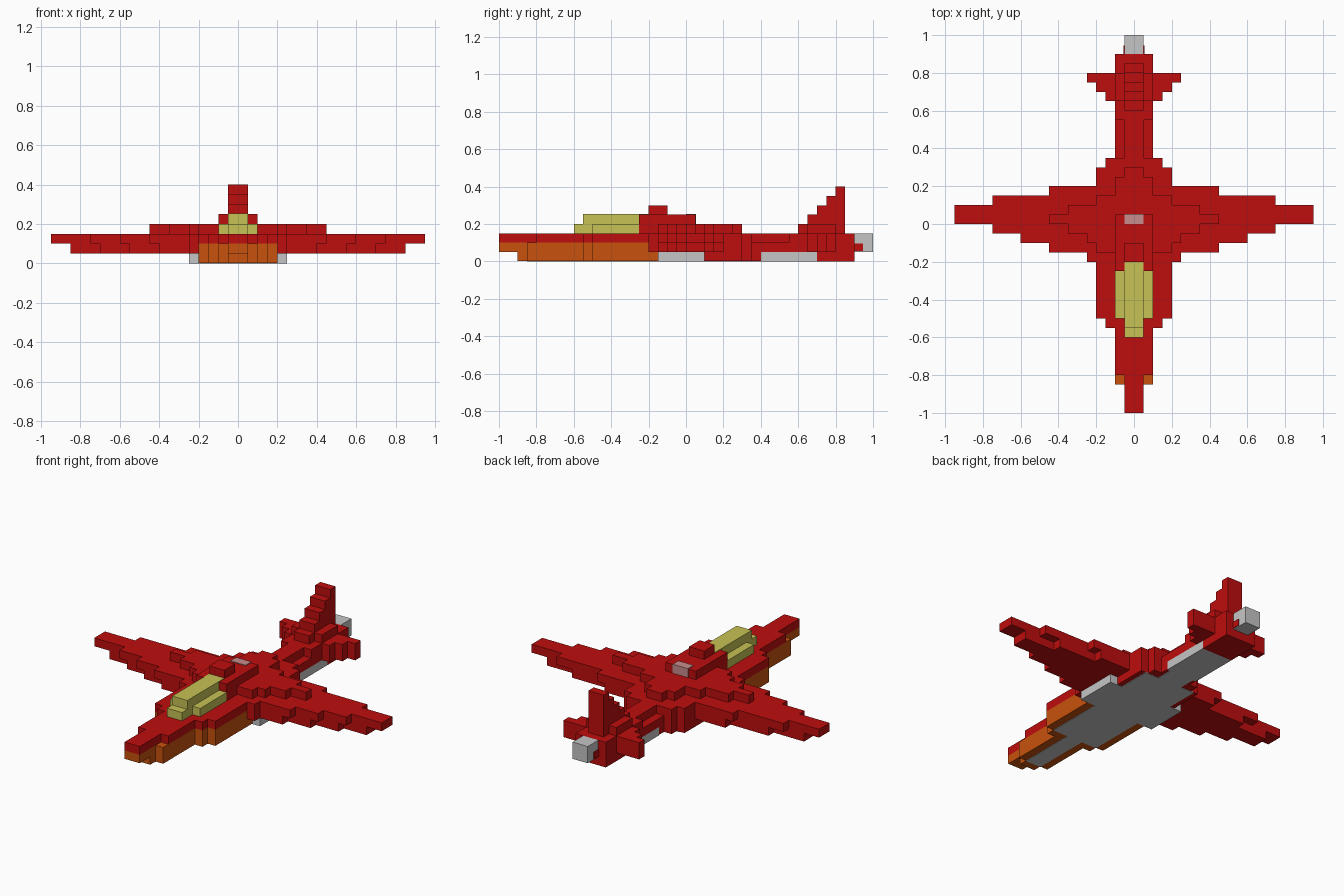
import bpy, bmesh

if "Cube" in bpy.data.objects:
    bpy.data.objects.remove(bpy.data.objects["Cube"], do_unlink=True)


def material(name, r, g, b):
    m = bpy.data.materials.new(name)
    m.use_nodes = True
    m.diffuse_color = (r, g, b, 1)
    m.node_tree.nodes["Principled BSDF"].inputs["Base Color"].default_value = (r, g, b, 1)
    return m


RED = material("red", 0.515, 0.004, 0.004)
ORANGE = material("orange", 0.578, 0.084, 0.004)
YELLOW = material("pale yellow", 0.565, 0.539, 0.089)
GREY = material("light grey", 0.558, 0.558, 0.558)
PINK = material("greyish pink", 0.578, 0.262, 0.262)


def slab(name, mat, z0, z1, steps, y_end):
    """Mirrored stepped outline, extruded upwards. steps: (start y, half width)."""
    side = []
    ends = [s[0] for s in steps[1:]] + [y_end]
    for (y, w), y2 in zip(steps, ends):
        side += [(w, y), (w, y2)]
    outline = side + [(-x, y) for x, y in reversed(side)]
    bm = bmesh.new()
    face = bm.faces.new([bm.verts.new((x, y, z0)) for x, y in outline])
    top = bmesh.ops.extrude_face_region(bm, geom=[face])["geom"]
    verts = [v for v in top if isinstance(v, bmesh.types.BMVert)]
    bmesh.ops.translate(bm, verts=verts, vec=(0, 0, z1 - z0))
    bmesh.ops.recalc_face_normals(bm, faces=bm.faces)
    mesh = bpy.data.meshes.new(name)
    bm.to_mesh(mesh)
    bm.free()
    mesh.materials.append(mat)
    obj = bpy.data.objects.new(name, mesh)
    bpy.context.collection.objects.link(obj)
    return obj


# Underside: keel layers and the flush belly plate
slab("belly_plate", GREY, 0, 0.005,
     [(-0.85, 0.05), (-0.5, 0.15), (-0.15, 0.2), (0.1, 0.17), (0.3, 0.08)], 0.7)
slab("nose_keel", ORANGE, 0.003, 0.05,
     [(-0.9, 0.05), (-0.85, 0.1), (-0.55, 0.15), (-0.5, 0.2)], -0.15)
slab("nose_lower", ORANGE, 0.05, 0.1,
     [(-1, 0.05), (-0.85, 0.1), (-0.55, 0.15), (-0.5, 0.2)], -0.2)
slab("wing_belly", GREY, 0, 0.05, [(-0.15, 0.25)], 0.1)
slab("rear_keel", RED, 0.003, 0.05, [(0.1, 0.2), (0.3, 0.15), (0.35, 0.1)], 0.4)
slab("tail_belly", GREY, 0, 0.05, [(0.4, 0.1)], 0.7)
slab("tail_keel", RED, 0, 0.05, [(0.7, 0.1)], 0.9)

# Lower wing layer with the rear body and tailplane
slab("lower_wing_and_body", RED, 0.05, 0.1,
     [(-0.2, 0.25), (-0.15, 0.4), (-0.1, 0.55), (-0.05, 0.7), (0, 0.85),
      (0.1, 0.65), (0.15, 0.4), (0.2, 0.2), (0.3, 0.15), (0.35, 0.1),
      (0.65, 0.15), (0.7, 0.2), (0.75, 0.25), (0.8, 0.1)], 0.9)

# Upper wing layer running from nose to tail
slab("upper_wing_and_body", RED, 0.1, 0.15,
     [(-1, 0.05), (-0.8, 0.1), (-0.55, 0.15), (-0.5, 0.2), (-0.2, 0.25),
      (-0.15, 0.45), (-0.1, 0.6), (-0.05, 0.75), (0, 0.95), (0.1, 0.75),
      (0.15, 0.45), (0.2, 0.2), (0.3, 0.15), (0.35, 0.05), (0.55, 0.1),
      (0.65, 0.15), (0.7, 0.2), (0.75, 0.25), (0.8, 0.1)], 0.9)

# Raised wing centre and back
slab("wing_centre", RED, 0.15, 0.2,
     [(-0.25, 0.1), (-0.15, 0.2), (-0.1, 0.25), (-0.05, 0.35), (0, 0.45),
      (0.05, 0.35), (0.1, 0.2), (0.15, 0.1), (0.25, 0.05)], 0.3)
slab("back_ridge", RED, 0.2, 0.25, [(-0.25, 0.1)], 0.05)
slab("roof_bump", RED, 0.25, 0.3, [(-0.2, 0.05)], -0.1)
slab("roof_patch", PINK, 0.2, 0.254, [(0, 0.05)], 0.054)

# Canopy
slab("canopy_lower", YELLOW, 0.15, 0.2, [(-0.6, 0.05), (-0.5, 0.1)], -0.25)
slab("canopy_upper", YELLOW, 0.2, 0.253, [(-0.55, 0.05)], -0.2)

# Stepped tail fin, each step shorter than the one below
for i in range(5):
    z = 0.15 + 0.05 * i
    slab(f"fin_step_{i + 1}", RED, z, z + 0.05, [(0.6 + 0.05 * i, 0.05)], 0.85)
slab("fin_root", RED, 0.15, 0.2, [(0.65, 0.1)], 0.8)

# Tail end
slab("tail_cone", GREY, 0.05, 0.15, [(0.9, 0.05)], 1.0)
slab("tail_cone_collar", RED, 0.055, 0.095, [(0.9, 0.055)], 0.945)
